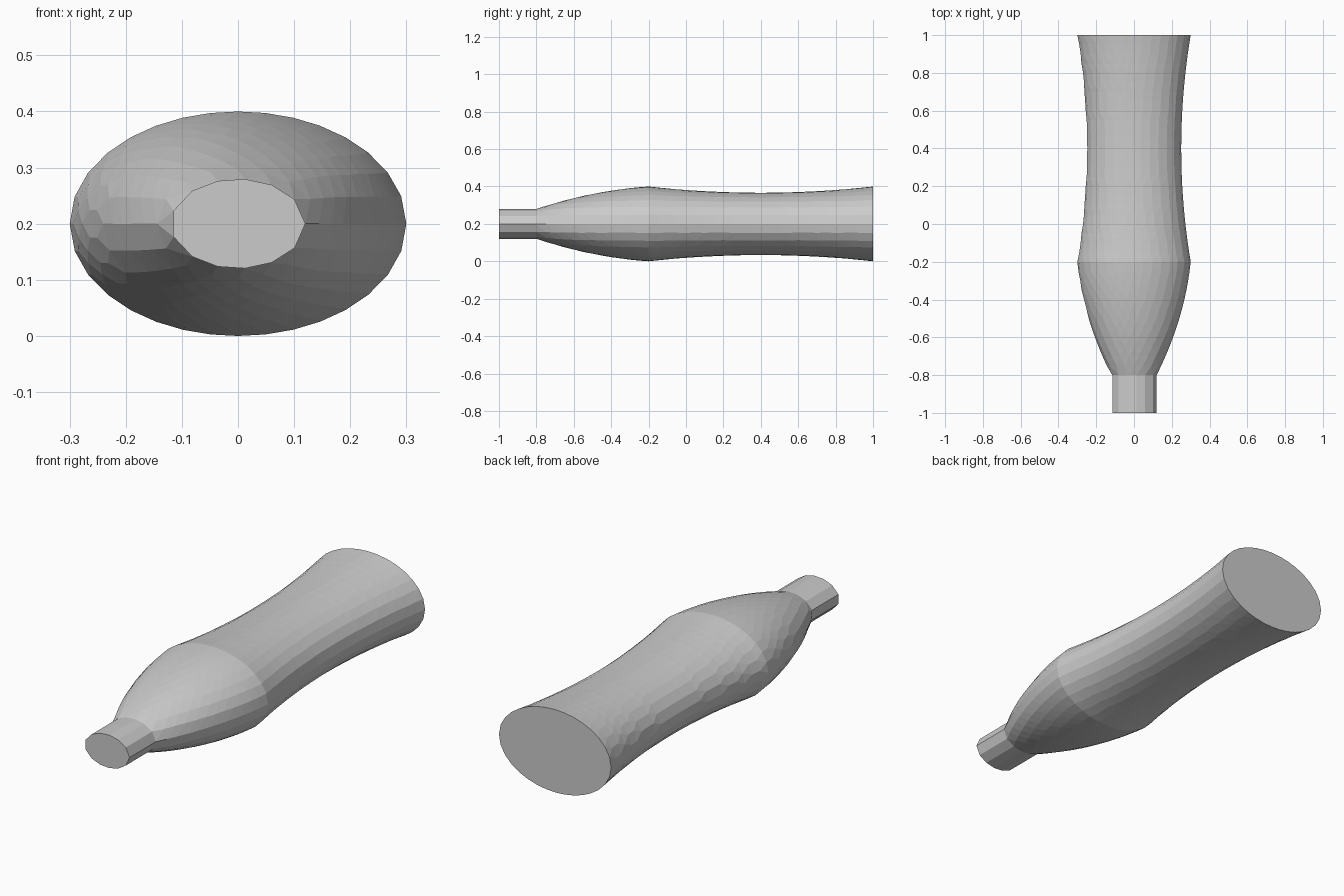
import bpy, bmesh, math

if "Cube" in bpy.data.objects:
    bpy.data.objects.remove(bpy.data.objects["Cube"])

STEP = 0.05  # target facet length


def ellipse_ring(rx, rz):
    """Points evenly spaced by arc length, about STEP apart."""
    n = 1440
    pts = [(rx * math.cos(2 * math.pi * i / n), rz * math.sin(2 * math.pi * i / n)) for i in range(n + 1)]
    acc = [0.0]
    for a, b in zip(pts, pts[1:]):
        acc.append(acc[-1] + math.dist(a, b))
    count = math.ceil(acc[-1] / STEP)
    ring, j = [], 0
    for k in range(count):
        while acc[j] < acc[-1] * k / count:
            j += 1
        ring.append(pts[j])
    return ring


def stitch(bm, a, b):
    """Join two rings, with quads if counts match and triangles otherwise."""
    na, nb = len(a), len(b)
    if na == nb:
        for i in range(na):
            k = (i + 1) % na
            bm.faces.new((a[i], a[k], b[k], b[i]))
        return
    i = j = 0
    while i < na or j < nb:
        if j >= nb or (i < na and (i + 1) / na <= (j + 1) / nb):
            bm.faces.new((a[i], a[(i + 1) % na], b[j % nb]))
            i += 1
        else:
            bm.faces.new((a[i % na], b[(j + 1) % nb], b[j]))
            j += 1


# Profile stations: neck, swelling shoulder, waisted body
stations = [(-1.0, 0.4)]
for i in range(13):
    t = i / 12
    stations.append((-0.8 + 0.6 * t, 0.4 + 0.6 * t + 0.4 * t * (1 - t)))
for i in range(1, 25):
    u = i / 12 - 1
    stations.append((0.4 + 0.6 * u, 1 - (1 - u * u) / 6))

# Lofted oval shell with flat end caps
bm = bmesh.new()
rings = []
for y, s in stations:
    rings.append([bm.verts.new((x, y, z + 0.2)) for x, z in ellipse_ring(0.3 * s, 0.2 * s)])
for a, b in zip(rings, rings[1:]):
    stitch(bm, a, b)
bm.faces.new(rings[0])
bm.faces.new(rings[-1])
bmesh.ops.recalc_face_normals(bm, faces=bm.faces)

mesh = bpy.data.meshes.new("oval_bottle_body")
bm.to_mesh(mesh)
bm.free()
bpy.context.collection.objects.link(bpy.data.objects.new("oval_bottle_body", mesh))
